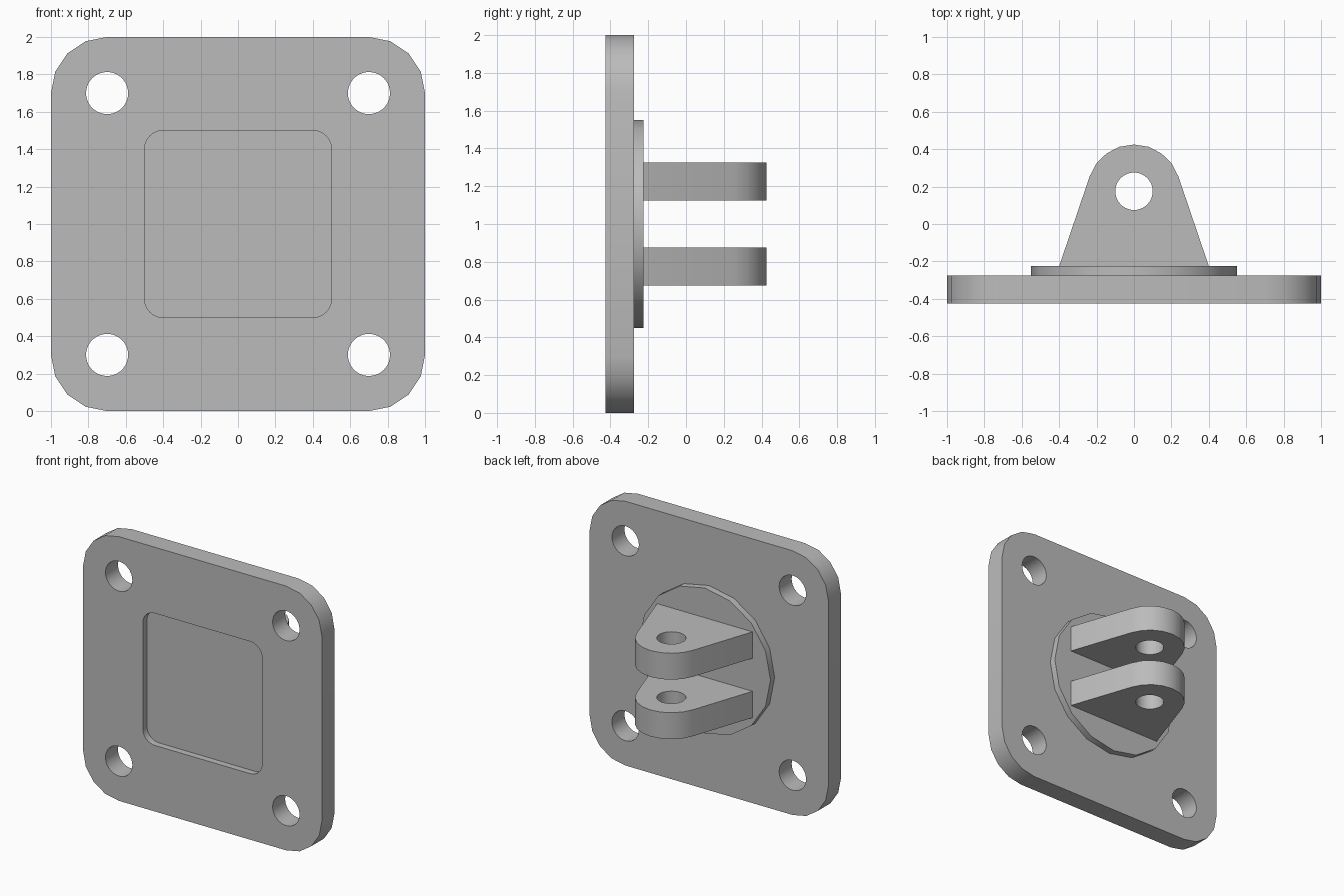
import bpy
import bmesh
from math import pi, cos, sin, acos, atan2, hypot

cube = bpy.data.objects.get("Cube")
if cube:
    bpy.data.objects.remove(cube, do_unlink=True)

grey = bpy.data.materials.new("plain grey")
grey.use_nodes = True
colour = (0.5, 0.5, 0.5, 1)
grey.diffuse_color = colour
grey.node_tree.nodes["Principled BSDF"].inputs["Base Color"].default_value = colour


def arc(cx, cy, r, start, end, steps):
    return [(cx + r * cos(start + (end - start) * i / steps),
             cy + r * sin(start + (end - start) * i / steps)) for i in range(steps + 1)]


def circle(cx, cy, r, sides):
    return arc(cx, cy, r, 0, 2 * pi, sides)[:-1]


def rounded_square(half, r, cy, steps):
    points = []
    for i, (sx, sy) in enumerate([(1, 1), (-1, 1), (-1, -1), (1, -1)]):
        points += arc(sx * (half - r), cy + sy * (half - r), r,
                      i * pi / 2, (i + 1) * pi / 2, steps)
    return points


def prism(name, outline, low, high, axis):
    """Extrude an outline along y (outline in x, z) or along z (outline in x, y)."""
    bm = bmesh.new()
    place = (lambda u, v, w: (u, w, v)) if axis == "y" else (lambda u, v, w: (u, v, w))
    bottom = [bm.verts.new(place(u, v, low)) for u, v in outline]
    top = [bm.verts.new(place(u, v, high)) for u, v in outline]
    bm.faces.new(bottom)
    bm.faces.new(top)
    for i in range(len(outline)):
        bm.faces.new((bottom[i - 1], bottom[i], top[i], top[i - 1]))
    bmesh.ops.recalc_face_normals(bm, faces=bm.faces)
    mesh = bpy.data.meshes.new(name)
    bm.to_mesh(mesh)
    bm.free()
    mesh.materials.append(grey)
    obj = bpy.data.objects.new(name, mesh)
    bpy.context.collection.objects.link(obj)
    return obj


def select(obj):
    bpy.ops.object.select_all(action="DESELECT")
    obj.select_set(True)
    bpy.context.view_layer.objects.active = obj


def cut(obj, cutters):
    select(obj)
    for cutter in cutters:
        cutter.hide_render = True
        mod = obj.modifiers.new("cut", "BOOLEAN")
        mod.operation = "DIFFERENCE"
        mod.solver = "EXACT"
        mod.object = cutter
        bpy.ops.object.modifier_apply(modifier=mod.name)
        bpy.data.objects.remove(cutter, do_unlink=True)


def smooth(obj):
    select(obj)
    bpy.ops.object.shade_smooth_by_angle(angle=pi / 6)


MID = 1.0
FRONT, BACK, PAD = -0.425, -0.275, -0.225

# Mounting plate with four bolt holes and a shallow front pocket
plate = prism("mounting_plate", rounded_square(1, 0.3, MID, 4), FRONT, BACK, "y")
cutters = [prism("bolt_hole_cutter", circle(sx * 0.7, MID + sz * 0.7, 0.1125, 40),
                 FRONT - 0.1, BACK + 0.1, "y") for sx in (-1, 1) for sz in (-1, 1)]
cutters.append(prism("pocket_cutter", rounded_square(0.5, 0.1, MID, 8),
                     FRONT - 0.1, FRONT + 0.05, "y"))
cut(plate, cutters)
smooth(plate)

# Round pad on the back of the plate
smooth(prism("round_pad", circle(0, MID, 0.55, 16), BACK, PAD, "y"))

# Two clevis lugs: straight sides tangent to a rounded end, with a pin hole
pin_y, end_r, base = 0.175, 0.25, 0.4
dy = PAD - pin_y
tangent = atan2(dy, base) + acos(end_r / hypot(base, dy))
lug_outline = [(-base, PAD), (base, PAD)] + arc(0, pin_y, end_r, tangent, pi - tangent, 8)
for name, z in (("lower_lug", 0.675), ("upper_lug", 1.125)):
    lug = prism(name, lug_outline, z, z + 0.2, "z")
    cut(lug, [prism("pin_hole_cutter", circle(0, pin_y, 0.1, 40), z - 0.1, z + 0.3, "z")])
    smooth(lug)
